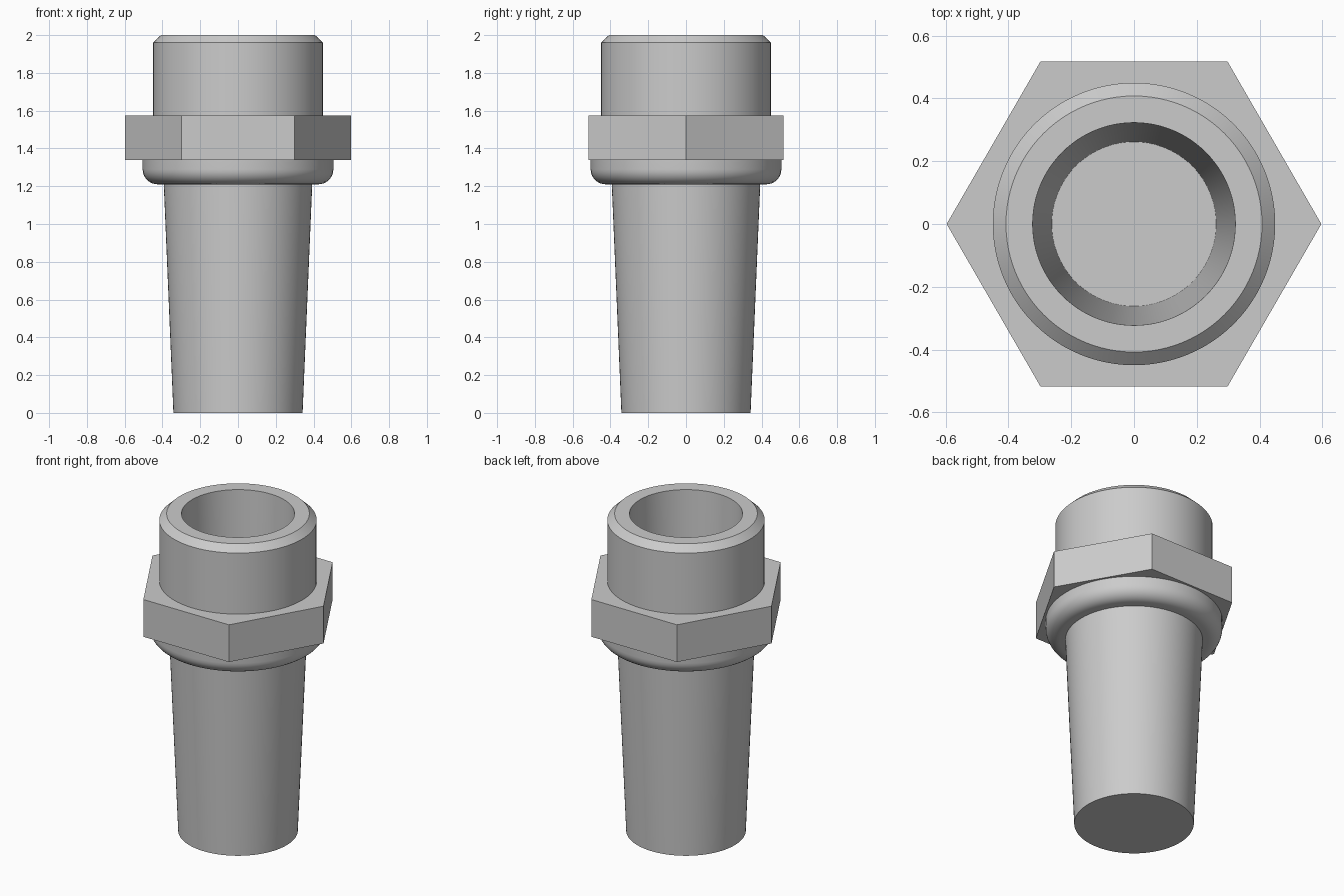
import bpy
import bmesh
from math import cos, sin, pi, radians

cube = bpy.data.objects.get("Cube")
if cube:
    bpy.data.objects.remove(cube, do_unlink=True)

# One plain metal colour
metal = bpy.data.materials.new("grey_metal")
metal.use_nodes = True
GREY = (0.6, 0.6, 0.6, 1)
metal.diffuse_color = GREY
metal.node_tree.nodes["Principled BSDF"].inputs["Base Color"].default_value = GREY


def lathe(name, profile, sides, closed=False):
    """Turn a (radius, z) profile around z; open ends are capped with discs."""
    bm = bmesh.new()
    rings = []
    for r, z in profile:
        angles = [2 * pi * i / sides for i in range(sides)]
        rings.append([bm.verts.new((r * cos(a), r * sin(a), z)) for a in angles])
    pairs = list(zip(rings, rings[1:]))
    if closed:
        pairs.append((rings[-1], rings[0]))
    else:
        bm.faces.new(rings[0])
        bm.faces.new(rings[-1])
    for low, high in pairs:
        for i in range(sides):
            j = (i + 1) % sides
            bm.faces.new((low[i], low[j], high[j], high[i]))
    bmesh.ops.recalc_face_normals(bm, faces=bm.faces)
    mesh = bpy.data.meshes.new(name)
    bm.to_mesh(mesh)
    bm.free()
    mesh.materials.append(metal)
    obj = bpy.data.objects.new(name, mesh)
    bpy.context.collection.objects.link(obj)
    bpy.ops.object.select_all(action='DESELECT')
    obj.select_set(True)
    bpy.context.view_layer.objects.active = obj
    bpy.ops.object.shade_smooth_by_angle(angle=radians(30))
    return obj


# Tapered stem, rounded collar, chamfered neck and tapered blind bore
fillet, collar_r, collar_z = 0.08, 0.505, 1.21
steps = 8
collar = [(collar_r - fillet + fillet * sin(t), collar_z + fillet - fillet * cos(t))
          for t in (pi / 2 * k / steps for k in range(steps + 1))]
stem = [(0.342, 0), (0.393, collar_z)]
neck = [(collar_r, 1.4), (0.45, 1.4), (0.45, 1.96), (0.408, 2)]
bore = [(0.323, 2), (0.262, 0.06)]
lathe("fitting_body", stem + collar + neck + bore, 96)

# Hexagonal wrench collar
lathe("hex_nut", [(0.42, 1.34), (0.597, 1.34), (0.597, 1.575), (0.42, 1.575)], 6, closed=True)
